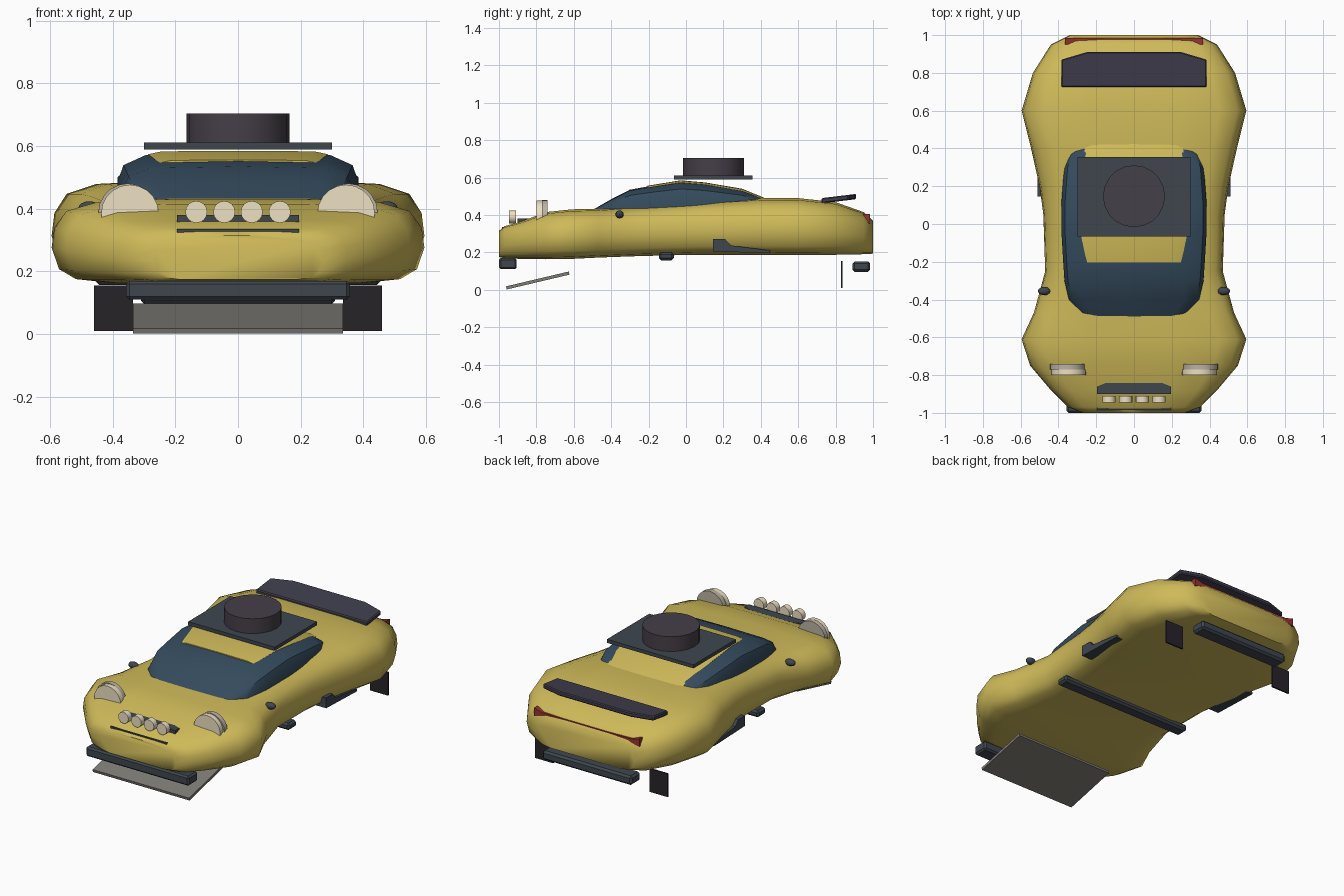
import bpy, bmesh, math
from mathutils import Matrix

if "Cube" in bpy.data.objects:
    bpy.data.objects.remove(bpy.data.objects["Cube"])


def material(name, rgb):
    m = bpy.data.materials.new(name)
    m.diffuse_color = (*rgb, 1)
    m.use_nodes = True
    m.node_tree.nodes["Principled BSDF"].inputs["Base Color"].default_value = m.diffuse_color
    return m


YELLOW = material("yellow_paint", (0.62, 0.49, 0.10))
GLASS = material("dark_glass", (0.035, 0.07, 0.11))
TRIM = material("dark_trim", (0.05, 0.062, 0.078))
WING = material("wing_plastic", (0.05, 0.048, 0.075))
DRUM = material("drum_rubber", (0.06, 0.05, 0.065))
FLAP = material("flap_rubber", (0.02, 0.017, 0.022))
LENS = material("lamp_lens", (0.85, 0.75, 0.54))
BEZEL = material("lamp_housing", (0.50, 0.45, 0.36))
SKID = material("skid_metal", (0.21, 0.20, 0.18))
RED = material("tail_red", (0.30, 0.035, 0.03))


def finish(name, bm, mat, smooth=None, bevel=0):
    bmesh.ops.recalc_face_normals(bm, faces=bm.faces)
    me = bpy.data.meshes.new(name)
    bm.to_mesh(me)
    bm.free()
    ob = bpy.data.objects.new(name, me)
    bpy.context.collection.objects.link(ob)
    me.materials.append(mat)
    if bevel:
        mod = ob.modifiers.new("bevel", 'BEVEL')
        mod.width, mod.segments = bevel, 1
    if smooth:
        bpy.ops.object.select_all(action='DESELECT')
        ob.select_set(True)
        bpy.context.view_layer.objects.active = ob
        bpy.ops.object.shade_smooth_by_angle(angle=math.radians(smooth))
    return ob


def loft(name, half, stations, mat, smooth=40):
    """Skin a mirrored half profile (u, v) through stations (y, half width, low z, high z)."""
    ring = half + [(-u, v) for u, v in reversed(half) if u > 0]
    bm = bmesh.new()
    rows = [[bm.verts.new((u * w, y, lo + v * (hi - lo))) for u, v in ring]
            for y, w, lo, hi in stations]
    n = len(ring)
    for a, b in zip(rows, rows[1:]):
        for i in range(n):
            j = (i + 1) % n
            bm.faces.new((a[i], a[j], b[j], b[i]))
    bm.faces.new(rows[0])
    bm.faces.new(rows[-1])
    return finish(name, bm, mat, smooth)


def box(name, x, y, z, mat, bevel=0, tilt=0):
    """Box from (min, max) ranges, tilted about its own x axis."""
    size = [r[1] - r[0] for r in (x, y, z)]
    mid = [(r[0] + r[1]) / 2 for r in (x, y, z)]
    bm = bmesh.new()
    bmesh.ops.create_cube(bm, size=1, matrix=Matrix.Translation(mid)
                          @ Matrix.Rotation(tilt, 4, 'X') @ Matrix.Diagonal((*size, 1)))
    return finish(name, bm, mat, None, bevel)


def disc(name, centre, r, depth, mat, axis='Y', sides=20):
    rot = Matrix.Rotation(math.pi / 2, 4, 'X') if axis == 'Y' else Matrix()
    bm = bmesh.new()
    bmesh.ops.create_cone(bm, cap_ends=True, segments=sides, radius1=r, radius2=r,
                          depth=depth, matrix=Matrix.Translation(centre) @ rot)
    return finish(name, bm, mat, 30)


def prism(name, points, place, vec, mat, bevel=0):
    """Extrude a flat outline; place maps each 2D point to 3D."""
    bm = bmesh.new()
    f = bm.faces.new([bm.verts.new(place(*p)) for p in points])
    new = bmesh.ops.extrude_face_region(bm, geom=[f])["geom"]
    bmesh.ops.translate(bm, vec=vec, verts=[v for v in new if isinstance(v, bmesh.types.BMVert)])
    return finish(name, bm, mat, None, bevel)


# Body shell with pinched waist and flared arches
loft("body_shell",
     [(0, 0), (.7, 0), (.87, .04), (.96, .16), (1, .42), (.985, .66), (.92, .86), (.76, .965), (.4, 1), (0, 1)],
     [(-1.0, .27, .175, .315), (-.97, .35, .168, .34), (-.88, .44, .165, .365),
      (-.75, .55, .163, .415), (-.61, .595, .165, .43), (-.47, .53, .172, .433),
      (-.25, .47, .18, .448), (.05, .48, .187, .468), (.2, .50, .187, .477),
      (.4, .545, .186, .49), (.6, .595, .185, .49), (.8, .535, .187, .468),
      (.95, .44, .19, .415), (1.0, .34, .193, .37)], YELLOW, 50)

# Glasshouse and painted fastback roof
loft("cabin_glass", [(0, 0), (1, 0), (1, .5), (.95, .79), (.76, .965), (0, 1)],
     [(-.49, .27, .38, .432), (-.4, .345, .38, .484), (-.3, .368, .39, .535),
      (-.2, .375, .39, .553), (-.03, .385, .39, .579), (.1, .385, .39, .568),
      (.3, .37, .40, .533), (.37, .345, .42, .506), (.42, .28, .43, .485)], GLASS, 40)
loft("roof_panel", [(0, 0), (1, 0), (1, .8), (.85, .97), (0, 1)],
     [(-.205, .25, .51, .556), (-.03, .287, .53, .585), (.1, .292, .52, .574),
      (.3, .275, .48, .54), (.43, .255, .44, .487)], YELLOW, 40)

# Roof rack with drum
box("roof_plate", (-.3, .3), (-.065, .355), (.59, .612), TRIM)
disc("roof_drum", (0, .147, .658), .164, .094, DRUM, 'Z', 20)

# Headlamps and door mirrors, flaps and sill scoops on both sides
for s, side in ((-1, "left"), (1, "right")):
    disc("headlamp_housing_" + side, (s * .352, -.755, .387), .094, .03, BEZEL)
    disc("headlamp_lens_" + side, (s * .345, -.785, .385), .092, .03, LENS)
    bm = bmesh.new()
    bmesh.ops.create_uvsphere(bm, u_segments=12, v_segments=8, radius=1,
                              matrix=Matrix.Translation((s * .475, -.355, .403))
                              @ Matrix.Diagonal((.034, .022, .021, 1)))
    finish("door_mirror_" + side, bm, TRIM, 40)
    box("mud_flap_" + side, sorted((s * .335, s * .46)), (.828, .838), (.01, .155), FLAP)
    prism("sill_scoop_" + side,
          [(.145, .205), (.145, .27), (.21, .27), (.24, .237), (.45, .21), (.45, .195)],
          lambda y, z: (s * .42, y, z), (s * .09, 0, 0), TRIM)

# Rally lamp pod and bonnet bar
for i, x in enumerate((-.133, -.044, .044, .133)):
    disc(f"rally_lamp_{i + 1}", (x, -.928, .39), .035, .036, LENS, sides=16)
tapered = [(-.195, -.86), (-.15, -.842), (.15, -.842), (.195, -.86), (.195, -.90), (-.195, -.90)]
prism("lamp_bar", tapered, lambda x, y: (x, y, .352), (0, 0, .028), TRIM)
prism("nose_grille",
      [(-.195, .335), (.195, .335), (.195, .318), (.15, .303), (-.15, .303), (-.195, .318)],
      lambda x, z: (x, -.985, z), (0, .085, 0), TRIM)

# Bumpers, cross bar and skid plate
box("front_bumper", (-.357, .357), (-1, -.905), (.11, .17), TRIM, .01)
box("rear_bumper", (-.31, .31), (.89, .985), (.095, .152), TRIM, .012)
box("cross_bar", (-.455, .455), (-.145, -.065), (.157, .2), TRIM, .012)
box("skid_plate", (-.335, .335), (-.965, -.62), (.041, .058), SKID, 0, math.atan2(.078, .33))

# Rear wing with swept back corners, tilted upward
prism("rear_wing",
      [(-.385, .725), (.385, .725), (.385, .87), (.25, .91), (-.25, .91), (-.385, .87)],
      lambda x, y: (x, y, .462 + (y - .725) * .12), (0, 0, .028), WING, .006)

# Tail light strip, deeper at the ends
loft_strip = [(-.365, .355), (-.31, .367), (.31, .367), (.365, .355),
              (.365, .405), (.31, .39), (-.31, .39), (-.365, .405)]
prism("tail_light", loft_strip, lambda x, z: (x, .95, z), (0, .034, 0), RED)
